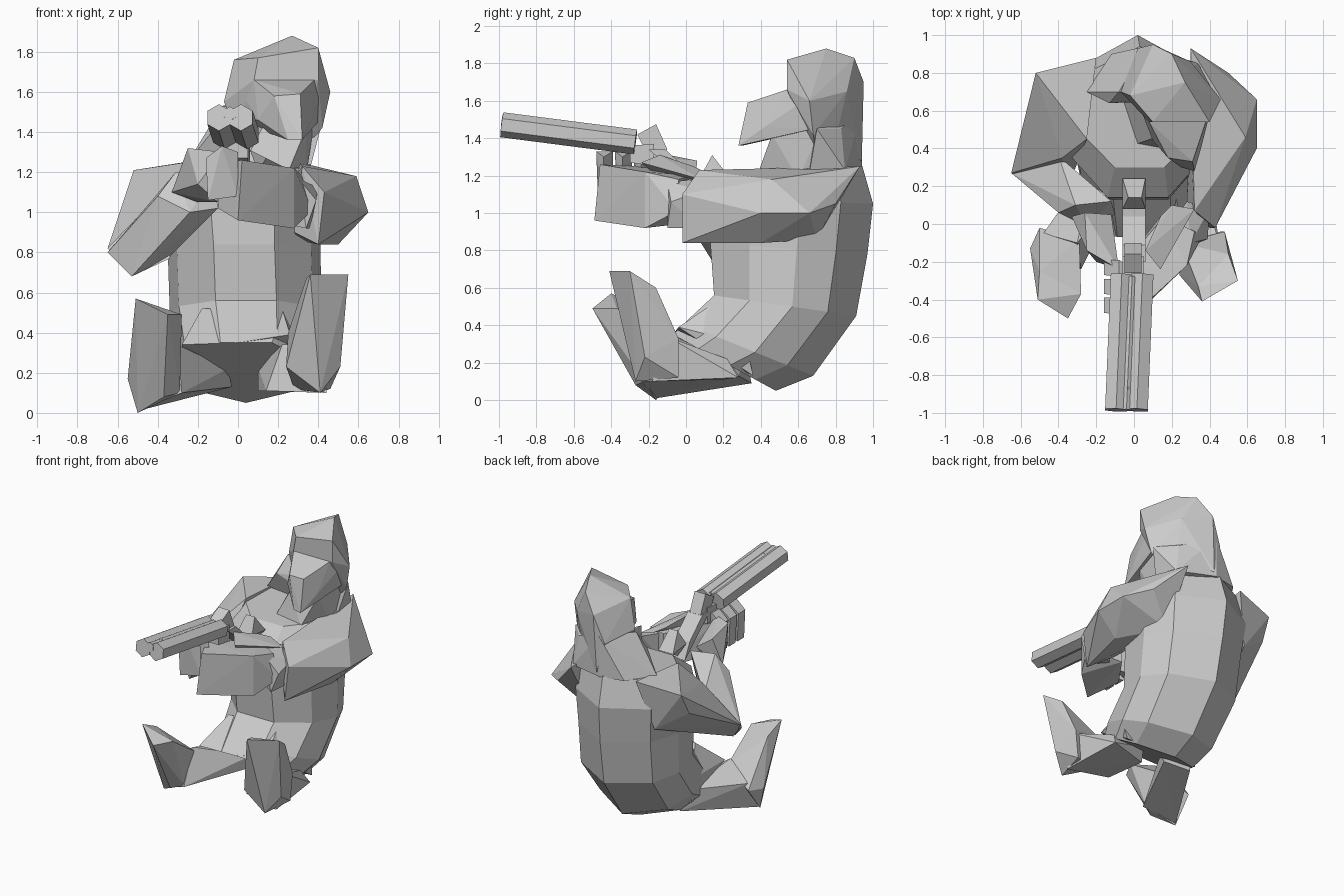
import bpy, bmesh, math
from mathutils import Vector


def finish(name, bm):
    bmesh.ops.recalc_face_normals(bm, faces=bm.faces)
    me = bpy.data.meshes.new(name)
    bm.to_mesh(me)
    bm.free()
    ob = bpy.data.objects.new(name, me)
    bpy.context.collection.objects.link(ob)
    return ob


def hull(name, *pts):
    """Faceted convex block around a few corner points."""
    bm = bmesh.new()
    for p in pts:
        bm.verts.new(p)
    r = bmesh.ops.convex_hull(bm, input=bm.verts)
    junk = {e for e in r["geom_interior"] + r["geom_unused"] if isinstance(e, bmesh.types.BMVert)}
    bmesh.ops.delete(bm, geom=list(junk), context='VERTS')
    bmesh.ops.dissolve_limit(bm, angle_limit=0.03, verts=bm.verts, edges=bm.edges)
    return finish(name, bm)


def skin(name, loops):
    """Closed tube through matching loops of points."""
    bm = bmesh.new()
    rings = [[bm.verts.new(p) for p in loop] for loop in loops]
    n = len(rings[0])
    for a, b in zip(rings, rings[1:]):
        for i in range(n):
            j = (i + 1) % n
            bm.faces.new((a[i], a[j], b[j], b[i]))
    bm.faces.new(rings[0])
    bm.faces.new(rings[-1])
    return finish(name, bm)


def rod(name, a, b, r, n=6):
    """Straight prism between two points."""
    a, b = Vector(a), Vector(b)
    d = (b - a).normalized()
    side = d.cross(Vector((0, 0, 1))).normalized()
    up = side.cross(d)
    turn = [2 * math.pi * i / n for i in range(n)]
    return skin(name, [[p + r * (side * math.sin(t) + up * math.cos(t)) for t in turn] for p in (a, b)])


# Robed torso, leaning back: flat belly, keeled spine, flared hem
# rings: centre x, half width, front (y, z), back (y, z)
outline = [(-0.4, 0), (0.4, 0), (0.88, 0.25), (1, 0.55), (0.78, 0.80), (0, 1), (-0.78, 0.80), (-1, 0.55), (-0.88, 0.25)]
rings = [
    (0.04, 0.32, -0.07, 0.35, 0.48, 0.05),
    (0.05, 0.36, -0.01, 0.41, 0.68, 0.13),
    (0.04, 0.38, 0.15, 0.56, 0.91, 0.45),
    (0.03, 0.38, 0.13, 0.84, 0.97, 0.78),
    (0.02, 0.40, 0.14, 1.08, 1.00, 1.05),
    (0.03, 0.33, 0.30, 1.21, 0.94, 1.26)]
skin("torso", [[(cx + hx * u, yf + (yb - yf) * v, zf + (zb - zf) * v) for u, v in outline]
               for cx, hx, yf, zf, yb, zb in rings])

# Skirt stretched over the thighs
hull("skirt", (-0.28, -0.06, 0.34), (0.0, -0.07, 0.35), (0.26, -0.04, 0.39), (-0.18, 0.15, 0.52), (0.22, 0.15, 0.52),
     (0.38, 0.32, 0.30), (0.36, 0.36, 0.13), (-0.28, 0.32, 0.34), (-0.27, 0.32, 0.16))

# Hood turned toward the right: crown, then drape down to the shoulders
hull("hood", (0.27, 0.75, 1.88), (0.40, 0.54, 1.82), (0.10, 0.54, 1.77), (-0.02, 0.68, 1.76), (0.20, 0.90, 1.83),
     (0.10, 0.95, 1.70), (0.46, 0.66, 1.60), (0.42, 0.68, 1.42), (-0.07, 0.70, 1.55), (0.02, 0.93, 1.50),
     (0.30, 0.86, 1.65), (0.30, 0.80, 1.40), (0.08, 0.94, 1.28), (0.02, 0.66, 1.35), (0.30, 0.70, 1.28),
     (0.08, 0.54, 1.66), (0.40, 0.54, 1.66))
hull("hood_drape", (-0.08, 0.70, 1.53), (0.06, 0.94, 1.55), (0.30, 0.83, 1.45), (0.42, 0.70, 1.45), (-0.13, 0.64, 1.40),
     (-0.25, 0.70, 1.25), (-0.12, 0.90, 1.25), (0.06, 0.94, 1.25), (0.34, 0.85, 1.23), (0.36, 0.66, 1.22))
hull("neck", (0.0, 0.42, 1.18), (0.25, 0.38, 1.20), (0.34, 0.60, 1.18), (0.33, 0.80, 1.2), (-0.1, 0.75, 1.22),
     (0.12, 0.46, 1.42), (0.34, 0.46, 1.42), (0.38, 0.72, 1.45), (0.02, 0.75, 1.45))

# Face wedge jutting out of the hood
hull("face", (0.18, 0.35, 1.58), (0.31, 0.33, 1.59), (0.25, 0.30, 1.36), (0.32, 0.28, 1.36), (0.36, 0.42, 1.46),
     (0.10, 0.44, 1.46), (0.08, 0.54, 1.66), (0.38, 0.54, 1.66), (0.40, 0.68, 1.45), (0.0, 0.70, 1.45),
     (0.42, 0.66, 1.62), (0.0, 0.70, 1.62))

# Left sleeve: upper arm and raised forearm
hull("left_upper_arm", (-0.52, 0.80, 1.21), (-0.20, 0.88, 1.26), (-0.25, 0.45, 1.25), (-0.53, 0.72, 1.05),
     (-0.30, 0.80, 0.90), (-0.65, 0.27, 0.82), (-0.53, 0.20, 0.68), (-0.34, 0.22, 0.77), (-0.38, 0.35, 1.10))
hull("left_forearm", (-0.65, 0.27, 0.80), (-0.53, 0.18, 0.68), (-0.35, 0.25, 0.77), (-0.40, 0.36, 1.02),
     (-0.40, 0.06, 1.08), (-0.31, 0.10, 1.20), (-0.12, 0.12, 1.18), (-0.10, 0.05, 1.02), (-0.24, -0.02, 1.0))
hull("left_hand", (-0.33, 0.04, 1.10), (-0.26, 0.06, 1.28), (-0.12, 0.05, 1.18), (-0.20, 0.0, 1.05),
     (-0.25, -0.14, 1.32), (-0.20, -0.20, 1.14), (-0.10, -0.18, 1.05), (-0.08, -0.24, 1.30))

# Right sleeve: upper arm and forearm folded across the chest
hull("right_upper_arm", (0.30, 0.93, 1.25), (0.30, 0.70, 0.86), (0.59, 0.46, 1.18), (0.65, 0.66, 1.0),
     (0.65, 0.40, 1.0), (0.50, 0.40, 0.84), (0.30, 0.40, 1.20), (0.43, -0.02, 1.10), (0.40, -0.02, 0.84),
     (0.32, 0.07, 1.23), (0.28, 0.12, 0.90), (0.50, 0.80, 1.05))
hull("right_hand_block", (0.02, -0.46, 1.26), (0.0, -0.49, 0.96), (0.28, -0.22, 0.92), (0.28, -0.22, 1.22),
     (0.37, -0.05, 1.01), (0.32, -0.04, 1.18), (0.16, 0.04, 1.20), (0.14, 0.04, 0.95), (-0.08, -0.24, 1.25),
     (-0.10, -0.28, 1.02))
hull("right_wrist", (0.30, -0.10, 1.17), (0.39, -0.08, 1.06), (0.34, -0.10, 0.92), (0.20, -0.02, 0.95),
     (0.20, 0.0, 1.18), (0.40, 0.08, 1.12), (0.36, 0.08, 0.92), (0.28, 0.12, 1.18))
hull("right_thumb", (0.10, -0.16, 1.20), (0.06, -0.14, 1.31), (0.14, -0.24, 1.27), (0.28, 0.02, 1.20),
     (0.20, 0.10, 1.22), (0.32, 0.08, 1.18), (0.14, 0.04, 1.25))

# Fingers curling around the fore end
for i in range(3):
    y = -0.44 + 0.1 * i
    hull("left_finger_%d" % i, (-0.15, y - 0.03, 1.06), (-0.15, y + 0.05, 1.06), (-0.16, y - 0.03, 1.27),
         (-0.16, y + 0.05, 1.27), (-0.08, y - 0.04, 1.33), (-0.08, y + 0.05, 1.33), (0.0, y, 1.08), (0.0, y, 1.30))

# Twin hexagonal barrels with sights
for side, name in ((-1, "left_barrel"), (1, "right_barrel")):
    rod(name, (-0.01 + 0.055 * side, -0.27, 1.38), (-0.04 + 0.055 * side, -0.985, 1.472), 0.067)
rod("barrel_rib", (-0.01, -0.28, 1.40), (-0.04, -0.985, 1.492), 0.035)
for y, z in ((-0.36, 1.435), (-0.86, 1.505)):
    rod("sight", (-0.012 + 0.04 * (y + 0.3), y, z), (-0.012 + 0.04 * (y + 0.3), y - 0.02, z), 0.012, 4)

# Opened receiver and the stock dropping behind it
hull("receiver", *[(x, y, z) for x in (-0.05, 0.04) for y, z in
                   ((-0.26, 1.42), (-0.16, 1.475), (-0.10, 1.34), (-0.19, 1.28))])
hull("hinge", *[(x, y, z) for x in (-0.06, 0.05) for y, z in ((-0.30, 1.36), (-0.30, 1.27), (-0.17, 1.25), (-0.17, 1.37))])
hull("stock", *[(x, y, z) for x in (-0.06, 0.06) for y, z in ((-0.20, 1.34), (-0.11, 1.34), (0.04, 1.20), (0.10, 1.08))])
hull("stock_butt", (-0.06, 0.08, 1.20), (0.06, 0.08, 1.20), (-0.03, 0.14, 1.31), (0.04, 0.14, 1.31),
     (-0.06, 0.24, 1.18), (0.06, 0.24, 1.18), (0.0, 0.10, 1.10))

# Right leg and upright foot
hull("right_leg", (0.22, -0.10, 0.34), (0.45, -0.10, 0.34), (0.10, 0.22, 0.22), (0.36, 0.22, 0.22), (0.40, 0.28, 0.12),
     (0.10, 0.20, 0.11), (0.14, -0.10, 0.11), (0.44, -0.18, 0.10))
hull("right_foot", (0.36, -0.41, 0.69), (0.55, -0.30, 0.69), (0.34, -0.33, 0.67), (0.50, -0.16, 0.60),
     (0.24, -0.27, 0.23), (0.41, -0.27, 0.10), (0.51, -0.22, 0.23), (0.46, -0.04, 0.12), (0.48, -0.04, 0.33),
     (0.25, -0.10, 0.40), (0.28, -0.10, 0.12))

# Left leg and splayed foot
hull("left_leg", (-0.50, -0.16, 0.01), (-0.48, -0.05, 0.22), (-0.30, -0.10, 0.34), (-0.28, -0.24, 0.10),
     (-0.05, 0.22, 0.22), (-0.22, 0.32, 0.24), (-0.03, 0.28, 0.13), (-0.20, 0.35, 0.09))
hull("left_foot", (-0.51, -0.40, 0.57), (-0.35, -0.50, 0.49), (-0.28, -0.37, 0.49), (-0.50, -0.25, 0.50),
     (-0.55, -0.13, 0.17), (-0.50, -0.16, 0.0), (-0.37, -0.27, 0.08), (-0.29, -0.22, 0.10), (-0.29, -0.08, 0.30),
     (-0.50, -0.02, 0.18))
